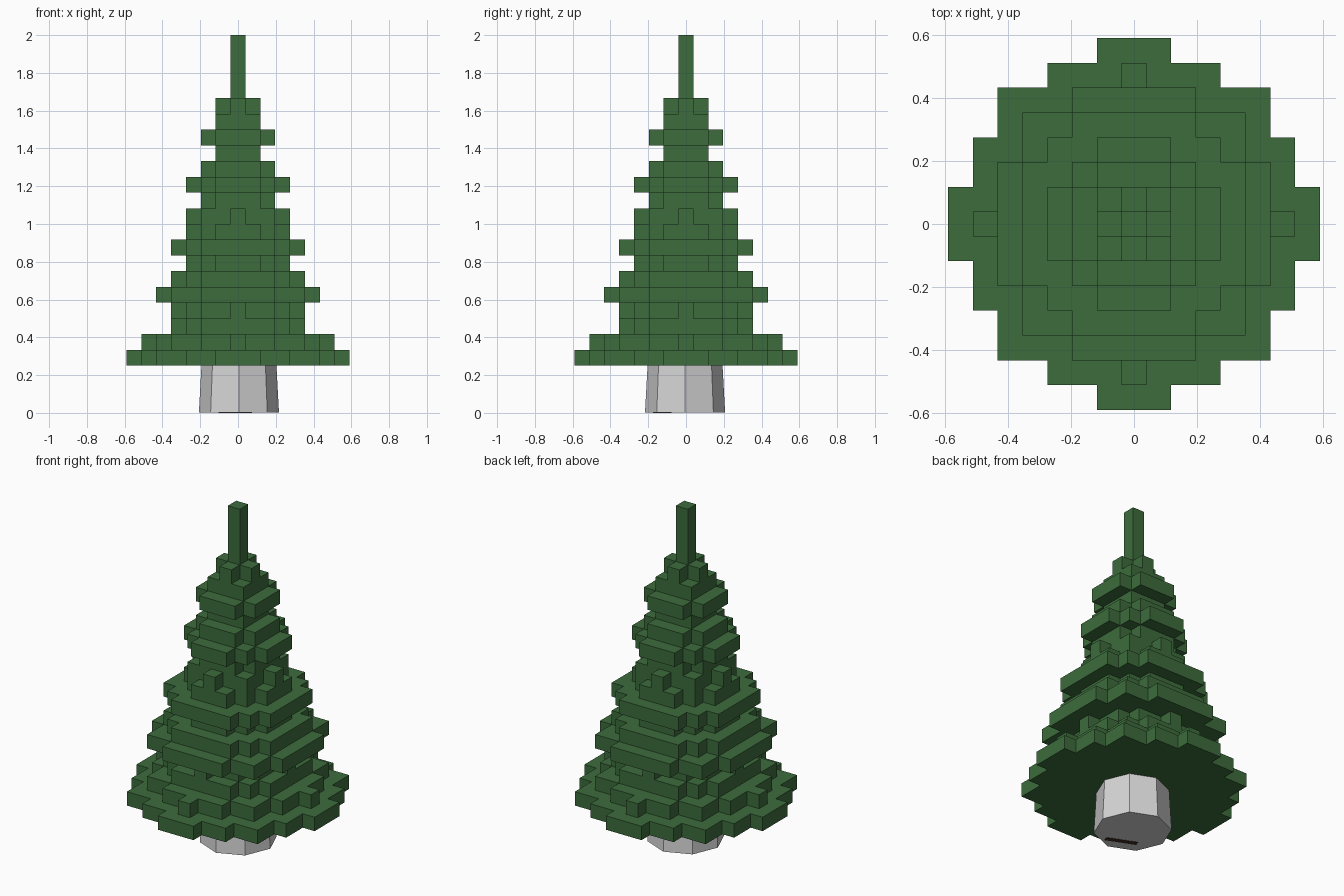
import bpy, bmesh, math
from mathutils import Vector

cube = bpy.data.objects.get("Cube")
if cube:
    bpy.data.objects.remove(cube, do_unlink=True)

CELL, STEP, BASE = 0.0787, 1.75 / 21, 0.25


def material(name, rgb):
    mat = bpy.data.materials.new(name)
    mat.use_nodes = True
    mat.diffuse_color = (*rgb, 1)
    mat.node_tree.nodes["Principled BSDF"].inputs["Base Color"].default_value = (*rgb, 1)
    return mat


def add_object(name, bm, mat):
    mesh = bpy.data.meshes.new(name)
    bm.to_mesh(mesh)
    bm.free()
    mesh.materials.append(mat)
    obj = bpy.data.objects.new(name, mesh)
    bpy.context.collection.objects.link(obj)
    return obj


green = material("needle green", (0.045, 0.15, 0.045))
grey = material("pale grey", (0.66, 0.66, 0.66))
brown = material("dark brown", (0.05, 0.025, 0.015))

# Squared radius that shapes the blocky disc of each half width
DISC = {0: 0, 1: 2, 2: 5, 3: 10, 4: 20, 5: 32, 7: 50}
# Layers with one extra cell on each side: nub distance -> squared body radius
NUBBED = {6: 32, 4: 13, 3: 8, 1: 0}

# Layers from the bottom up; a negative number is a nubbed layer
TIERS = {
    "lower_branches": [7, -6, 4, -4],
    "middle_branches": [5, 4, 3, 4, 3, -3],
    "upper_branches": [2, 3, 2, 1, 2, 1, -1],
    "top_spire": [0, 0, 0, 0],
}


def layer_cells(size):
    limit = DISC[size] if size >= 0 else NUBBED[-size]
    span = range(-7, 8)
    cells = {(i, j) for i in span for j in span if i * i + j * j <= limit}
    if size < 0:
        cells |= {(size, 0), (-size, 0), (0, size), (0, -size)}
    return cells


tier_cells, level = {}, 0
for name, sizes in TIERS.items():
    tier_cells[name] = set()
    for size in sizes:
        tier_cells[name] |= {(i, j, level) for i, j in layer_cells(size)}
        level += 1
filled = set().union(*tier_cells.values())


def foliage(name, cells):
    """Skin the exposed sides of the cells and merge flat areas."""
    bm = bmesh.new()
    for cell in cells:
        for axis in range(3):
            for sign in (-1, 1):
                n = Vector((0, 0, 0))
                n[axis] = sign
                if tuple(int(c + d) for c, d in zip(cell, n)) in filled:
                    continue
                u = Vector((0, 0, 0))
                u[(axis + 1) % 3] = 1
                v = n.cross(u)
                corners = []
                for a, b in ((-1, -1), (1, -1), (1, 1), (-1, 1)):
                    p = Vector(cell) + (n + a * u + b * v) / 2
                    corners.append(bm.verts.new(
                        (p.x * CELL, p.y * CELL, BASE + (p.z + 0.5) * STEP)))
                bm.faces.new(corners)
    bmesh.ops.remove_doubles(bm, verts=bm.verts[:], dist=0.001)
    bmesh.ops.dissolve_limit(bm, angle_limit=math.radians(1),
                             verts=bm.verts[:], edges=bm.edges[:])
    return add_object(name, bm, green)


for name, cells in tier_cells.items():
    foliage(name, cells)

# Tapered eight-sided trunk
bm = bmesh.new()
bmesh.ops.create_cone(bm, cap_ends=True, segments=8, radius1=0.212,
                      radius2=0.198, depth=0.256)
trunk = add_object("trunk", bm, grey)
trunk.location = (0.005, -0.005, 0.13)

# Thin bark patch under the trunk
bm = bmesh.new()
bmesh.ops.create_cube(bm, size=1)
bmesh.ops.scale(bm, vec=(0.18, 0.03, 0.004), verts=bm.verts[:])
patch = add_object("bark_patch", bm, brown)
patch.location = (-0.015, -0.125, 0.002)
patch.rotation_euler.z = math.radians(-23)
